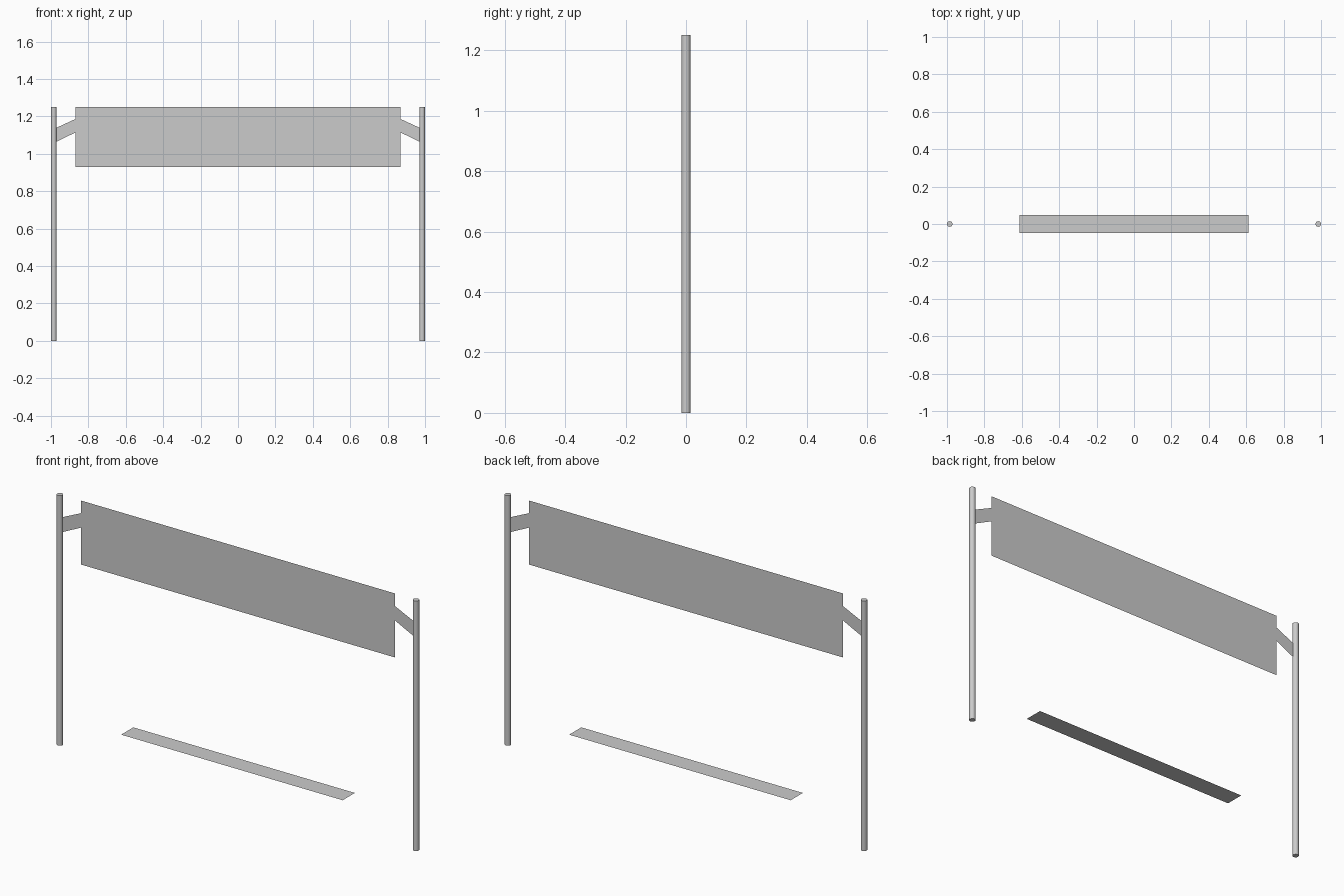
import bpy
import math

if "Cube" in bpy.data.objects:
    bpy.data.objects.remove(bpy.data.objects["Cube"])


def flat_panel(name, points):
    mesh = bpy.data.meshes.new(name)
    mesh.from_pydata(points, [], [range(len(points))])
    obj = bpy.data.objects.new(name, mesh)
    bpy.context.collection.objects.link(obj)
    return obj


POST_X, POST_R, HEIGHT = 0.985, 0.015, 1.25
BANNER_X, BANNER_LOW = 0.868, 0.93
STRIP_X, STRIP_Y, STRIP_Z = 0.613, 0.048, 0.166

for side, s in (("left", -1), ("right", 1)):
    # Upright round post
    bpy.ops.mesh.primitive_cylinder_add(
        vertices=16, radius=POST_R, depth=HEIGHT,
        location=(s * POST_X, 0, HEIGHT / 2))
    bpy.context.object.name = side + "_post"
    bpy.ops.object.shade_smooth_by_angle(angle=math.radians(30))

    # Slanted strap tying the banner to the post
    outer = POST_X - POST_R
    flat_panel(side + "_strap", [
        (s * BANNER_X, 0, 1.115), (s * outer, 0, 1.065),
        (s * outer, 0, 1.14), (s * BANNER_X, 0, 1.187)])

# Hanging banner sheet
flat_panel("banner", [
    (-BANNER_X, 0, BANNER_LOW), (BANNER_X, 0, BANNER_LOW),
    (BANNER_X, 0, HEIGHT), (-BANNER_X, 0, HEIGHT)])

# Low horizontal strip between the posts
flat_panel("low_strip", [
    (-STRIP_X, -STRIP_Y, STRIP_Z), (STRIP_X, -STRIP_Y, STRIP_Z),
    (STRIP_X, STRIP_Y, STRIP_Z), (-STRIP_X, STRIP_Y, STRIP_Z)])
